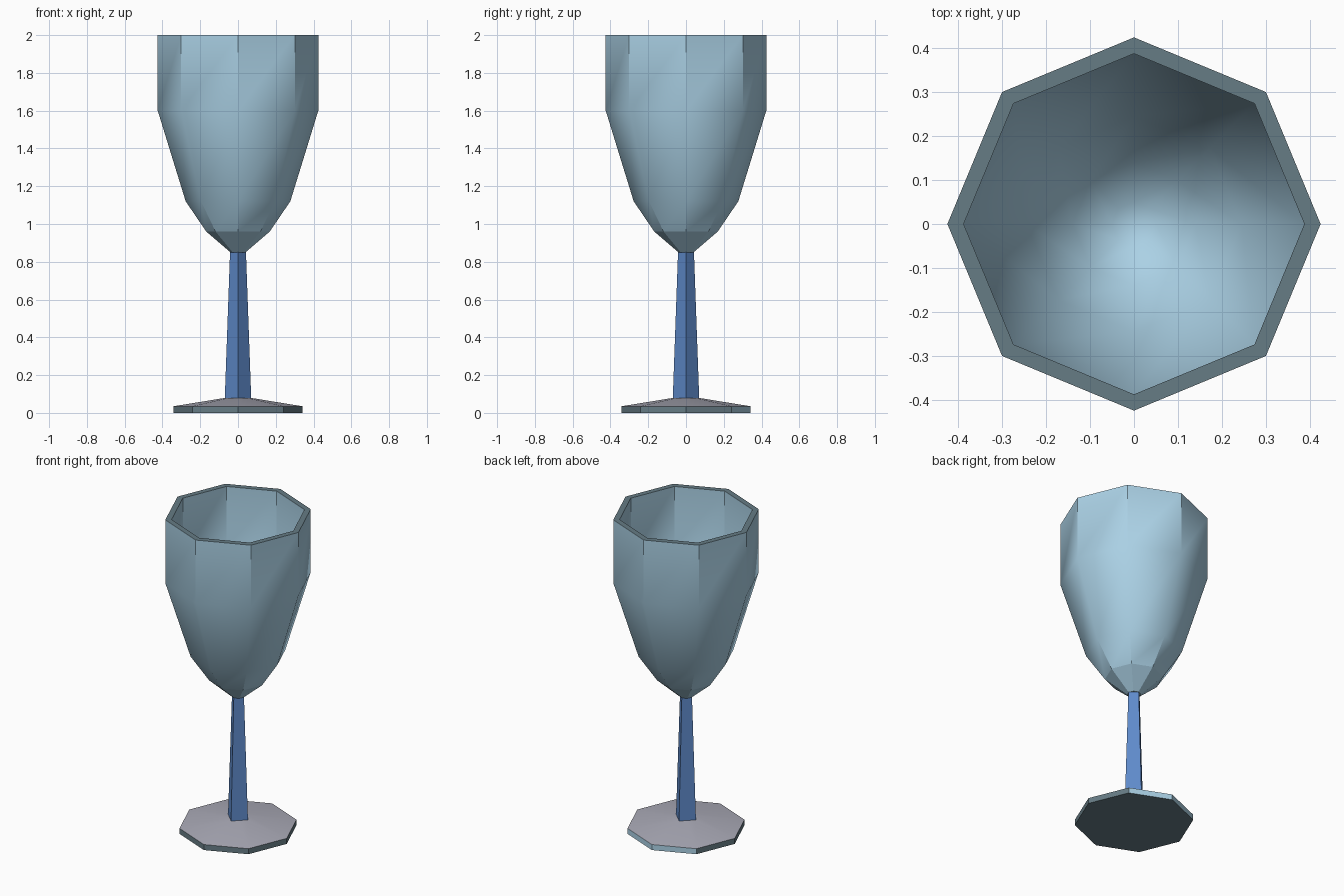
import bpy, math

if "Cube" in bpy.data.objects:
    bpy.data.objects.remove(bpy.data.objects["Cube"])


def material(name, srgb):
    m = bpy.data.materials.new(name)
    lin = [((c + 0.055) / 1.055) ** 2.4 for c in srgb]
    m.diffuse_color = (*lin, 1.0)
    m.use_nodes = True
    m.node_tree.nodes["Principled BSDF"].inputs["Base Color"].default_value = m.diffuse_color
    return m


PALE = material("pale_blue", (0.67, 0.82, 0.90))
SLATE = material("slate_grey", (0.40, 0.485, 0.52))
BLUE = material("stem_blue", (0.37, 0.54, 0.79))
GREY = material("soft_grey", (0.67, 0.67, 0.72))


def lathe(name, profile, sides, mats, smooth=(), sharp=(), slot=lambda band, k: 0):
    """Spin (radius, z) points into a closed faceted solid, corners on the axes."""
    verts, faces, tags = [], [], []
    for r, z in profile:
        for k in range(sides):
            a = 2 * math.pi * k / sides
            verts.append((r * math.cos(a), r * math.sin(a), z))
    for i in range(len(profile) - 1):
        for k in range(sides):
            n = (k + 1) % sides
            faces.append((i * sides + k, i * sides + n,
                          (i + 1) * sides + n, (i + 1) * sides + k))
            tags.append((i, k))
    last = (len(profile) - 1) * sides
    faces.append(tuple(reversed(range(sides))))        # first cap
    faces.append(tuple(range(last, last + sides)))     # last cap
    tags += [(-1, 0), (len(profile) - 1, 0)]
    me = bpy.data.meshes.new(name)
    me.from_pydata(verts, [], faces)
    for m in mats:
        me.materials.append(m)
    for p, (band, k) in zip(me.polygons, tags):
        p.use_smooth = band in smooth
        p.material_index = slot(band, k)
    # Upright edges of the chosen bands stay crisp
    for e in me.edges:
        a, b = sorted(e.vertices)
        if b - a == sides and a // sides in sharp:
            e.use_edge_sharp = True
    me.update()
    ob = bpy.data.objects.new(name, me)
    bpy.context.collection.objects.link(ob)
    return ob


# Bowl: up the outside, over the flat slate rim, down the inside
lathe("bowl",
      [(0.04, 0.85), (0.168, 0.96), (0.277, 1.12), (0.425, 1.60), (0.425, 2.0),
       (0.388, 2.0), (0.388, 1.61), (0.245, 1.14), (0.14, 1.0), (0.05, 0.93)],
      8, [PALE, SLATE], smooth=(1, 2, 3, 5, 6, 7, 8, 9), sharp=(1, 3, 5),
      slot=lambda band, k: 1 if band == 4 else 0)

# Stem: tapered four-sided post
lathe("stem", [(0.07, 0.075), (0.042, 0.855)], 4, [BLUE])

# Foot: slate octagonal plate, two pale back sides, shallow grey sloping top
lathe("foot", [(0.342, 0.0), (0.342, 0.035), (0.065, 0.08)], 8,
      [SLATE, GREY, PALE], smooth=(1, 2),
      slot=lambda band, k: 1 if band >= 1 else 2 if band == 0 and k in (1, 2) else 0)
